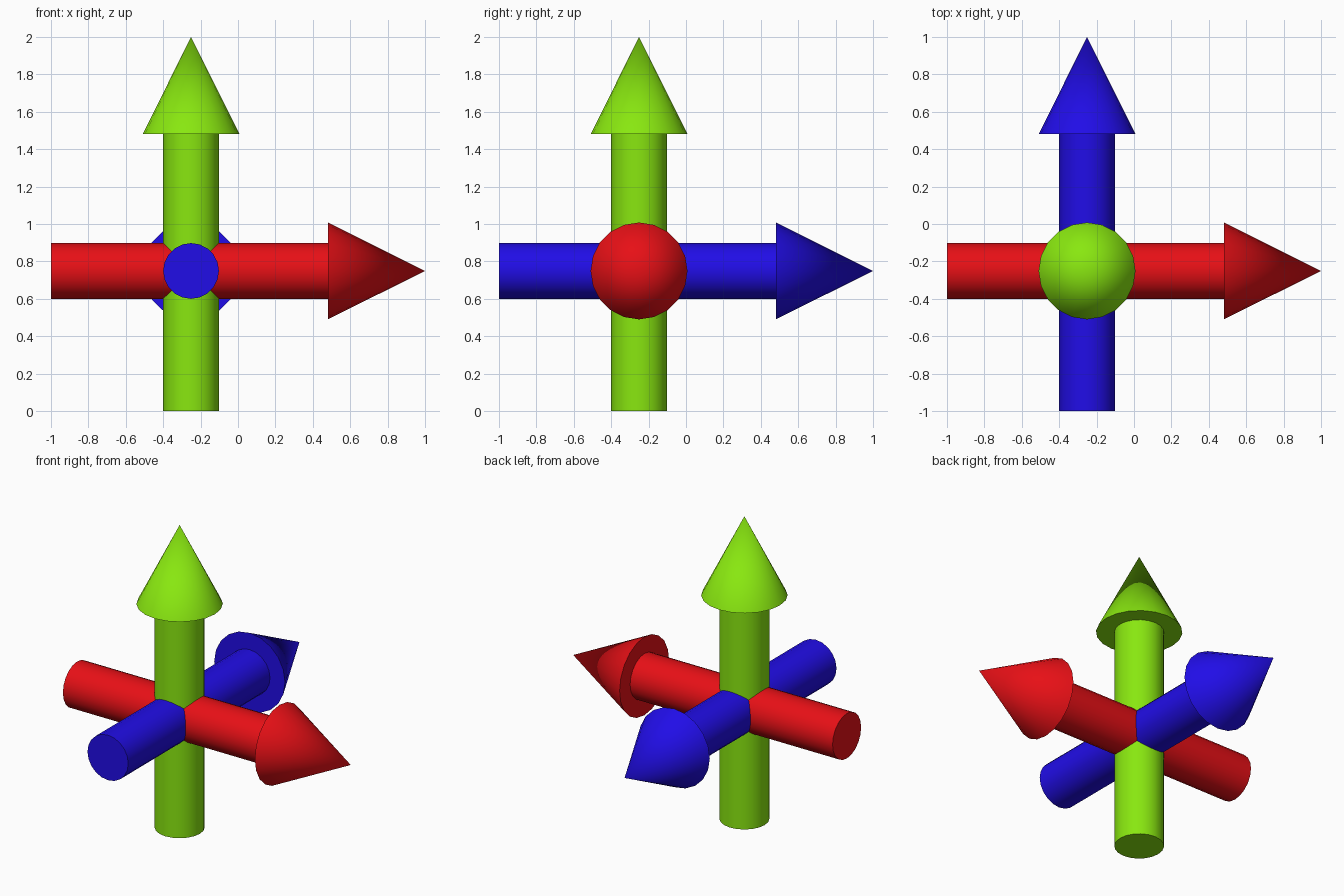
import bpy
import bmesh
import math
from mathutils import Matrix, Vector

if "Cube" in bpy.data.objects:
    bpy.data.objects.remove(bpy.data.objects["Cube"])

CENTRE = Vector((-0.251, -0.251, 0.749))   # where the three shafts cross
SIDES = 20
SHAFT_R, HEAD_R = 0.149, 0.259
TAIL, NECK, TIP = -0.749, 0.731, 1.251     # distances along each arrow


def cone_part(name, r1, r2, start, end, rot, mat):
    """Capped cylinder or cone between two distances along an arrow."""
    bm = bmesh.new()
    place = Matrix.Translation(CENTRE) @ rot @ Matrix.Translation((0, 0, (start + end) / 2))
    bmesh.ops.create_cone(bm, cap_ends=True, segments=SIDES, radius1=r1,
                          radius2=r2, depth=end - start, matrix=place)
    bmesh.ops.remove_doubles(bm, verts=bm.verts, dist=1e-5)
    bmesh.ops.recalc_face_normals(bm, faces=bm.faces)
    mesh = bpy.data.meshes.new(name)
    bm.to_mesh(mesh)
    bm.free()
    mesh.materials.append(mat)
    obj = bpy.data.objects.new(name, mesh)
    bpy.context.collection.objects.link(obj)
    bpy.ops.object.select_all(action='DESELECT')
    obj.select_set(True)
    bpy.context.view_layer.objects.active = obj
    bpy.ops.object.shade_smooth_by_angle(angle=math.radians(40))


def arrow(axis, rot, colour):
    mat = bpy.data.materials.new(axis + "_colour")
    mat.diffuse_color = colour
    mat.use_nodes = True
    mat.node_tree.nodes["Principled BSDF"].inputs["Base Color"].default_value = mat.diffuse_color
    cone_part(axis + "_arrow_shaft", SHAFT_R, SHAFT_R, TAIL, NECK, rot, mat)
    cone_part(axis + "_arrow_head", HEAD_R, 0, NECK, TIP, rot, mat)


# One arrow per axis
arrow("x", Matrix.Rotation(math.pi / 2, 4, 'Y'), (0.8, 0.005, 0.008, 1))
arrow("y", Matrix.Rotation(-math.pi / 2, 4, 'X'), (0.015, 0.004, 0.8, 1))
arrow("z", Matrix.Identity(4), (0.25, 0.8, 0.005, 1))
